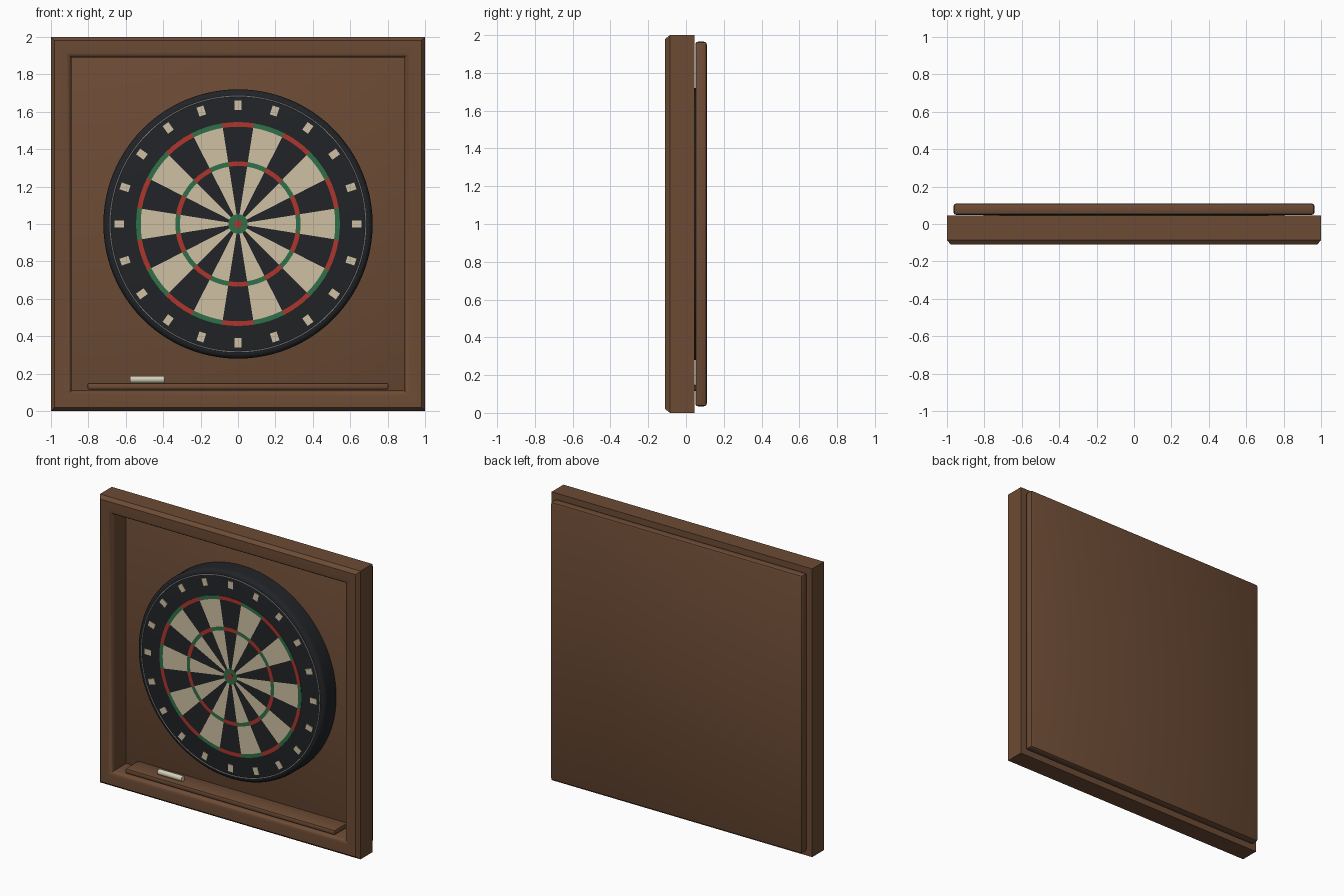
import bpy, bmesh
from math import sin, cos, pi, radians
from mathutils import Matrix

if "Cube" in bpy.data.objects:
    bpy.data.objects.remove(bpy.data.objects["Cube"])

CZ = 1.0        # board centre height
FACE = -0.08    # front plane of the board


def material(name, rgb):
    m = bpy.data.materials.new(name)
    m.diffuse_color = (*rgb, 1)
    m.use_nodes = True
    m.node_tree.nodes["Principled BSDF"].inputs["Base Color"].default_value = m.diffuse_color
    return m


wood = material("wood", (0.15, 0.07, 0.035))
black = material("black", (0.015, 0.017, 0.02))
cream = material("cream", (0.62, 0.53, 0.36))
red = material("red", (0.42, 0.036, 0.026))
green = material("green", (0.028, 0.16, 0.065))
wire = material("wire", (0.5, 0.5, 0.5))
chalk_mat = material("chalk", (0.66, 0.62, 0.48))


def finish(bm, name, mat, smooth=None):
    bmesh.ops.recalc_face_normals(bm, faces=bm.faces)
    me = bpy.data.meshes.new(name)
    bm.to_mesh(me)
    bm.free()
    ob = bpy.data.objects.new(name, me)
    bpy.context.collection.objects.link(ob)
    me.materials.append(mat)
    if smooth:
        bpy.ops.object.select_all(action='DESELECT')
        ob.select_set(True)
        bpy.context.view_layer.objects.active = ob
        bpy.ops.object.shade_smooth_by_angle(angle=radians(smooth))
    return ob


def box(name, lo, hi, mat, bevel=0, segs=2):
    bm = bmesh.new()
    size = [b - a for a, b in zip(lo, hi)]
    mid = [(a + b) / 2 for a, b in zip(lo, hi)]
    bmesh.ops.create_cube(bm, size=1, matrix=Matrix.Translation(mid) @ Matrix.Diagonal((*size, 1)))
    if bevel:
        bmesh.ops.bevel(bm, geom=bm.edges[:], offset=bevel, segments=segs, profile=0.5, affect='EDGES')
    return finish(bm, name, mat, 35 if bevel else None)


def lathe(name, profile, mat, n=96, closed=False):
    # profile of (radius, y) turned about the board axis
    bm = bmesh.new()
    rings = [[bm.verts.new((r * sin(2 * pi * i / n), y, CZ + r * cos(2 * pi * i / n)))
              for i in range(n)] for r, y in profile]
    pairs = list(zip(rings, rings[1:])) + ([(rings[-1], rings[0])] if closed else [])
    for a, b in pairs:
        for i in range(n):
            j = (i + 1) % n
            bm.faces.new((a[i], a[j], b[j], b[i]))
    if not closed:
        bm.faces.new(rings[0])
        bm.faces.new(rings[-1])
    return finish(bm, name, mat, 35)


def sectors(name, bands, mat, steps=4):
    # thin annular wedges: bands of (inner radius, outer radius, parity)
    bm = bmesh.new()
    for r0, r1, parity in bands:
        for k in range(parity, 20, 2):
            a = [(k - 0.5 + s / steps) * pi / 10 for s in range(steps + 1)]
            outline = [(r1, t) for t in a] + [(r0, t) for t in reversed(a)]
            f = bm.faces.new([bm.verts.new((r * sin(t), FACE + 0.002, CZ + r * cos(t))) for r, t in outline])
            new = bmesh.ops.extrude_face_region(bm, geom=[f])
            bmesh.ops.translate(bm, vec=(0, -0.005, 0),
                                verts=[v for v in new["geom"] if isinstance(v, bmesh.types.BMVert)])
    return finish(bm, name, mat)


# mitred frame: profile of (half size, y) swept round a square
bm = bmesh.new()
profile = [(1.0, 0.045), (1.0, -0.085), (0.98, -0.11), (0.918, -0.11),
           (0.904, -0.105), (0.895, -0.095), (0.89, -0.08), (0.89, 0.045)]
loops = [[bm.verts.new((sx * h, y, CZ + sz * h)) for sx, sz in ((-1, -1), (1, -1), (1, 1), (-1, 1))]
         for h, y in profile]
for a, b in zip(loops, loops[1:] + loops[:1]):
    for i in range(4):
        j = (i + 1) % 4
        bm.faces.new((a[i], a[j], b[j], b[i]))
finish(bm, "frame", wood, 30)

# back panel
box("back_panel", (-0.965, 0.049, 0.035), (0.965, 0.11, 1.965), wood, 0.014)

# board body with rounded front edge
edge = [(0.69 + 0.03 * cos(t * pi / 10), FACE + 0.03 - 0.03 * sin(t * pi / 10)) for t in range(6)]
lathe("board_body", [(0.72, 0.055)] + edge, black)

# thin wire ring near the rim
lathe("wire_ring", [(0.684 + 0.003 * cos(t * pi / 3), FACE - 0.001 + 0.003 * sin(t * pi / 3))
                    for t in range(6)], wire, closed=True)

# scoring areas
fields = [(0.05, 0.31), (0.335, 0.52)]
rings = [(0.31, 0.335), (0.52, 0.545)]
for parity, field_mat, ring_mat, tag in ((0, black, red, "dark"), (1, cream, green, "light")):
    sectors(tag + "_fields", [(*b, parity) for b in fields], field_mat)
    sectors(tag + "_rings", [(*b, parity) for b in rings], ring_mat)
lathe("outer_bull", [(0.052, FACE + 0.005), (0.052, FACE - 0.004)], green, 40)
lathe("inner_bull", [(0.021, FACE + 0.005), (0.021, FACE - 0.006)], red, 32)

# number markers around the rim
bm = bmesh.new()
for k in range(20):
    bmesh.ops.create_cube(bm, size=1, matrix=Matrix.Translation((0, FACE, CZ))
                          @ Matrix.Rotation(k * pi / 10, 4, 'Y')
                          @ Matrix.Translation((0, 0, 0.635))
                          @ Matrix.Diagonal((0.038, 0.008, 0.05, 1)))
finish(bm, "number_markers", cream)

# chalk tray and chalk stick
box("chalk_tray", (-0.805, -0.09, 0.115), (0.805, 0.055, 0.15), wood, 0.01)
bm = bmesh.new()
bmesh.ops.create_cone(bm, cap_ends=True, segments=20, radius1=0.019, radius2=0.019, depth=0.184,
                      matrix=Matrix.Translation((-0.486, -0.04, 0.169)) @ Matrix.Rotation(pi / 2, 4, 'Y'))
finish(bm, "chalk_stick", chalk_mat, 35)
